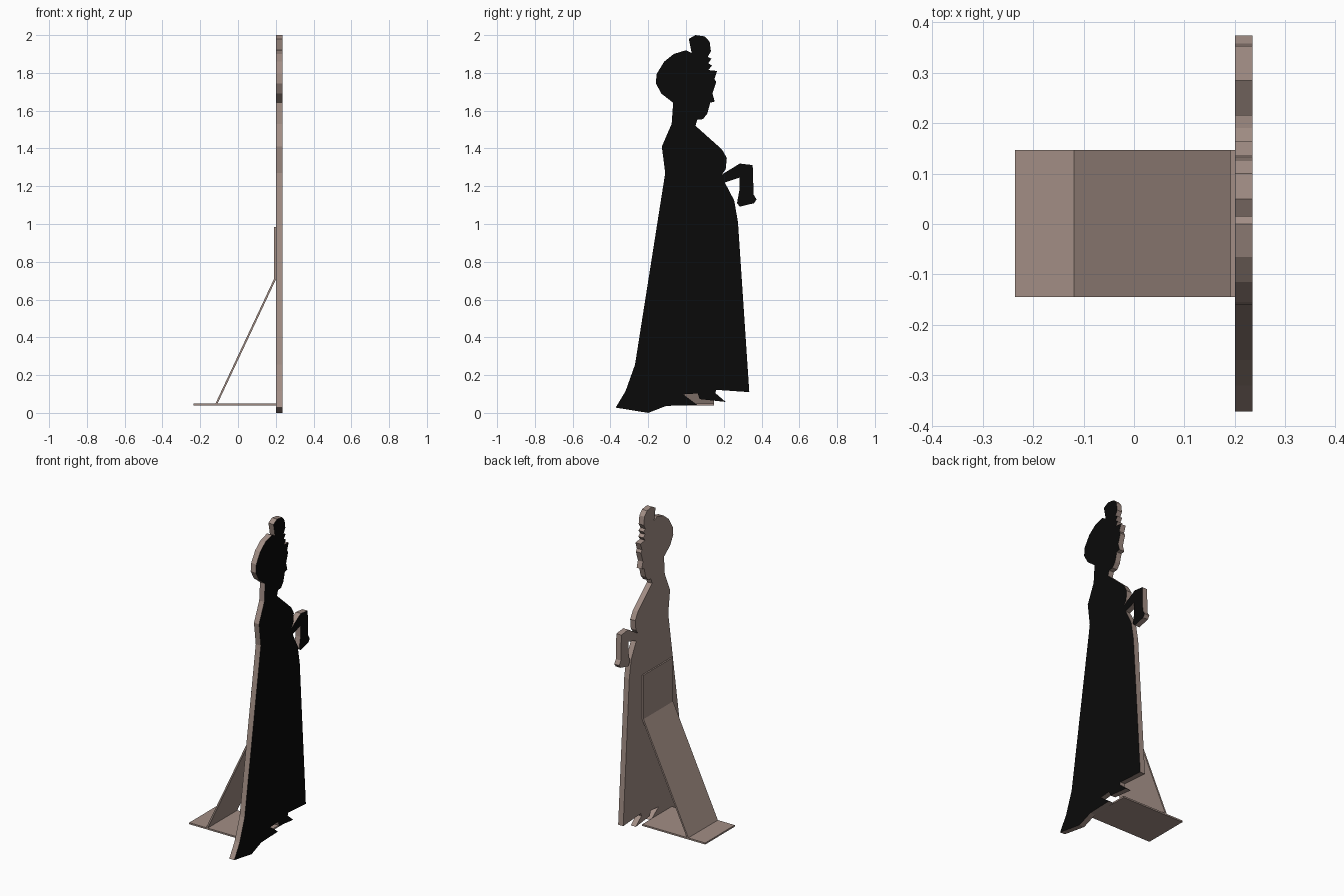
import bpy
import bmesh

if "Cube" in bpy.data.objects:
    bpy.data.objects.remove(bpy.data.objects["Cube"])


def material(name, rgb):
    m = bpy.data.materials.new(name)
    m.diffuse_color = (*rgb, 1)
    m.use_nodes = True
    m.node_tree.nodes["Principled BSDF"].inputs["Base Color"].default_value = m.diffuse_color
    return m


card = material("brown card", (0.36, 0.27, 0.235))
black = material("black print", (0.003, 0.003, 0.003))


def prism(name, pts, axis, lo, hi, mats):
    """Extrude a closed outline along x (points are y,z) or y (points are x,z)."""
    bm = bmesh.new()
    place = (lambda p, d: (d, p[0], p[1])) if axis == 'x' else (lambda p, d: (p[0], d, p[1]))
    face = bm.faces.new([bm.verts.new(place(p, lo)) for p in pts])
    ext = bmesh.ops.extrude_face_region(bm, geom=[face])
    move = (hi - lo, 0, 0) if axis == 'x' else (0, hi - lo, 0)
    new = [v for v in ext['geom'] if isinstance(v, bmesh.types.BMVert)]
    bmesh.ops.translate(bm, verts=new, vec=move)
    bmesh.ops.recalc_face_normals(bm, faces=bm.faces)
    # printed front: the flat face towards +x
    if len(mats) > 1:
        for f in bm.faces:
            if f.calc_center_median().x > hi - 1e-4:
                f.material_index = 1
    bmesh.ops.triangulate(bm, faces=[f for f in bm.faces if len(f.verts) > 4])
    me = bpy.data.meshes.new(name)
    bm.to_mesh(me)
    bm.free()
    for m in mats:
        me.materials.append(m)
    ob = bpy.data.objects.new(name, me)
    bpy.context.collection.objects.link(ob)
    return ob


# silhouette outline, section by section (y, z)
hem = [(-.372, .028), (-.2, 0), (-.105, .037), (.06, .042), (-.015, .098),
       (.062, .103), (.072, .073), (.21, .058), (.155, .105), (.16, .122), (.335, .11)]
skirt_front = [(.275, 1.01), (.255, 1.125), (.205, 1.22)]
arm = [(.282, 1.245), (.282, 1.175), (.27, 1.11), (.285, 1.092), (.36, 1.11),
       (.374, 1.13), (.358, 1.155), (.353, 1.312), (.285, 1.32), (.19, 1.262)]
chest = [(.21, 1.29), (.216, 1.35), (.19, 1.395), (.05, 1.52)]
face = [(.06, 1.552), (.09, 1.555), (.113, 1.585), (.128, 1.642), (.152, 1.648),
        (.14, 1.69), (.16, 1.752), (.15, 1.768), (.165, 1.81)]
curls = [(.118, 1.815), (.137, 1.838), (.118, 1.852), (.135, 1.875),
         (.115, 1.885), (.132, 1.915)]
top_knot = [(.125, 1.965), (.1, 1.993), (.05, 2), (.015, 1.98), (.03, 1.905)]
hair_back = [(0, 1.92), (-.065, 1.9), (-.115, 1.86), (-.155, 1.795),
             (-.16, 1.745), (-.13, 1.69), (-.068, 1.642)]
back = [(-.076, 1.53), (-.128, 1.41), (-.11, 1.27), (-.27, .255), (-.32, .115)]
prism("silhouette_figure",
      hem + skirt_front + arm + chest + face + curls + top_knot + hair_back + back,
      'x', 0.2, 0.235, [card, black])

# folding stand: floor plate, sloping strut, tab fixed to the back
prism("stand_base", [(-.236, .04), (.2, .04), (.2, .05), (-.236, .05)], 'y', -.145, .147, [card])
prism("stand_strut", [(-.119, .05), (-.108, .05), (.2, .705), (.2, .985), (.191, .985), (.191, .71)],
      'y', -.145, .147, [card])
